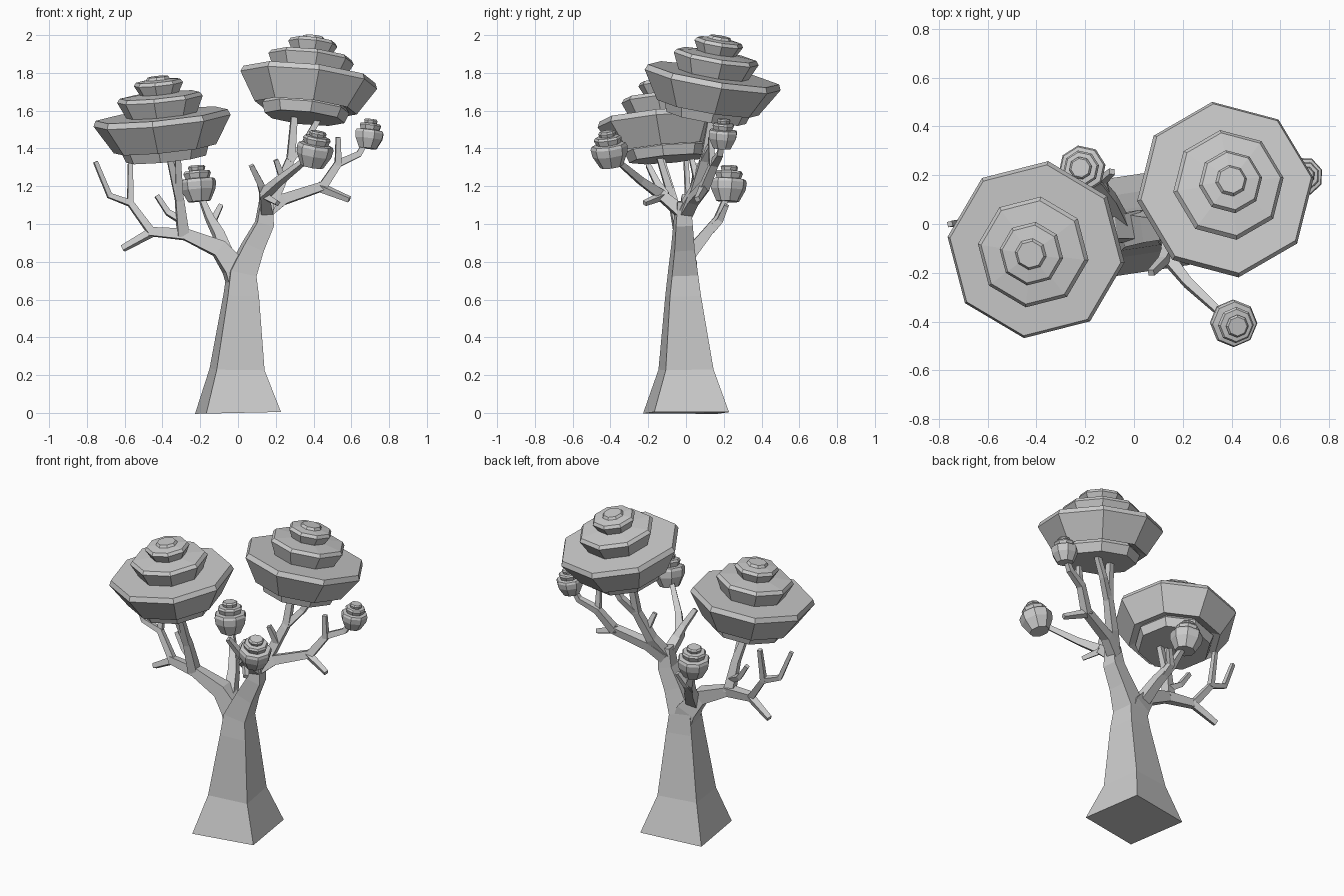
import bpy
import bmesh
from math import cos, sin, pi, radians
from mathutils import Vector, Matrix, Quaternion

if "Cube" in bpy.data.objects:
    bpy.data.objects.remove(bpy.data.objects["Cube"], do_unlink=True)

UP = Vector((0, 0, 1))
GREY = (0.6, 0.6, 0.6, 1)
material = bpy.data.materials.new("plain grey")
material.use_nodes = True
material.diffuse_color = GREY
material.node_tree.nodes["Principled BSDF"].inputs["Base Color"].default_value = GREY


def finish(name, bm):
    bmesh.ops.recalc_face_normals(bm, faces=bm.faces)
    mesh = bpy.data.meshes.new(name)
    bm.to_mesh(mesh)
    bm.free()
    mesh.materials.append(material)
    bpy.context.collection.objects.link(bpy.data.objects.new(name, mesh))


def loft(bm, rings):
    """Skin a list of rings and cap both ends."""
    for low, high in zip(rings, rings[1:]):
        for i in range(len(low)):
            j = (i + 1) % len(low)
            bm.faces.new((low[i], low[j], high[j], high[i]))
    bm.faces.new(rings[0])
    bm.faces.new(rings[-1])


def limb(name, points, widths):
    """Square tube along a path, with a half width at every point."""
    bm = bmesh.new()
    pts = [Vector(p) for p in points]
    steps = [(b - a).normalized() for a, b in zip(pts, pts[1:])]
    turn = Quaternion(UP, radians(8.6))
    heading, rings = UP, []
    for i, (p, w) in enumerate(zip(pts, widths)):
        ahead = (steps[max(i - 1, 0)] + steps[min(i, len(steps) - 1)]).normalized()
        turn = heading.rotation_difference(ahead) @ turn
        heading = ahead
        square = [(-w, -w, 0), (w, -w, 0), (w, w, 0), (-w, w, 0)]
        rings.append([bm.verts.new(p + turn @ Vector(c)) for c in square])
    loft(bm, rings)
    finish(name, bm)


def branch(name, start, end, *points):
    """Limb whose half width tapers evenly from start to end."""
    n = len(points) - 1
    limb(name, points, [start + (end - start) * i / n for i in range(n + 1)])


def crown(name, apex, lean, profile, size, turn):
    """Tiered eight-sided crown hanging down from its apex along a leaning axis."""
    bm = bmesh.new()
    axis = Vector((lean[0], lean[1], 1)).normalized()
    place = (Matrix.Translation(apex) @ UP.rotation_difference(axis).to_matrix().to_4x4()
             @ Matrix.Rotation(radians(turn), 4, "Z"))
    rings = []
    for r, z in profile:
        corners = [(r * cos(k * pi / 4), r * sin(k * pi / 4), z) for k in range(8)]
        rings.append([bm.verts.new(place @ (Vector(c) * size)) for c in corners])
    loft(bm, rings)
    finish(name, bm)


# Trunk, running on into the left limb
limb("trunk",
     [(0, 0, 0), (-.005, 0, .23), (.017, -.015, .62), (.02, -.015, .74),
      (.08, -.015, .88), (.14, -.015, 1), (.15, -.015, 1.12)],
     [.2, .128, .083, .07, .054, .045, .034])

# Right limb
limb("right_limb",
     [(.02, -.01, .64), (-.02, -.01, .77), (-.1, -.02, .87), (-.28, -.03, .945), (-.47, -.01, .96)],
     [.06, .06, .045, .029, .022])

# Branches on the right limb
branch("right_low_twig", .02, .015, (-.45, -.01, .96), (-.61, .02, .87))
branch("right_outer_branch", .02, .011, (-.46, -.01, .96), (-.57, .02, 1.11), (-.68, .01, 1.15), (-.755, 0, 1.33))
branch("right_outer_twig", .016, .012, (-.57, .02, 1.1), (-.57, .06, 1.32))
branch("right_crown_branch", .03, .014, (-.29, -.03, .94), (-.31, -.07, 1.13), (-.37, -.14, 1.38))
branch("right_crown_fork", .02, .014, (-.31, -.07, 1.12), (-.32, -.15, 1.38))
branch("right_inner_twig", .018, .012, (-.3, -.04, 1.02), (-.37, -.02, 1.06), (-.43, -.01, 1.15))

# Back branch that carries a bud
branch("back_branch", .034, .013, (-.06, .01, .83), (-.1, .1, .94), (-.15, .17, 1.03), (-.2, .215, 1.15))
branch("back_twig", .022, .012, (-.12, .13, .97), (-.13, .18, 1.02), (-.09, .215, 1.1))

# Branches on the left limb
branch("left_crown_branch", .032, .016, (.15, -.01, 1.07), (.21, .05, 1.18), (.28, .1, 1.35), (.3, .14, 1.6))
branch("left_crown_fork", .02, .014, (.27, .09, 1.33), (.36, .15, 1.44), (.45, .18, 1.6))
branch("left_inner_twig", .018, .012, (.24, .06, 1.23), (.2, .03, 1.34))
branch("left_outer_branch", .032, .012, (.15, 0, 1.06), (.24, .04, 1.13), (.45, .1, 1.2),
       (.53, .15, 1.32), (.64, .18, 1.37), (.68, .19, 1.44))
branch("left_low_twig", .02, .013, (.42, .1, 1.2), (.59, .06, 1.13))
branch("left_high_twig", .017, .012, (.53, .14, 1.31), (.53, .13, 1.46))
branch("front_branch", .032, .013, (.15, -.02, 1.06), (.14, -.14, 1.16), (.22, -.24, 1.23), (.36, -.37, 1.34))
branch("front_high_twig", .022, .013, (.14, -.11, 1.15), (.12, -.15, 1.21), (.07, -.2, 1.31))
branch("front_low_twig", .018, .012, (.14, -.12, 1.15), (.21, -.22, 1.11))

# Large crowns, as stacked tiers that flare upward
TIERS = [(.055, 0), (.065, -.015), (.12, -.022), (.132, -.04), (.105, -.09), (.215, -.1),
         (.23, -.12), (.19, -.205), (.355, -.205), (.368, -.235), (.275, -.385),
         (.215, -.36), (.235, -.385), (.215, -.44)]
crown("right_crown", (-.425, -.125, 1.78), (-.1, -.085), TIERS, 1, -8)
crown("left_crown", (.4, .18, 1.993), (.11, .17), TIERS, 1, 8)

# Small buds with rounder, taller tiers
BUD = [(.4, 0), (.48, -.1), (.42, -.28), (.68, -.3), (.76, -.42), (.66, -.7),
       (.93, -.74), (1, -.9), (.95, -1.3), (.62, -1.95)]
crown("back_bud", (-.22, .23, 1.31), (-.08, .05), BUD, .098, 10)
crown("front_bud", (.425, -.42, 1.49), (.18, -.14), BUD, .098, 0)
crown("outer_bud", (.705, .2, 1.555), (.12, .06), BUD, .08, 20)
